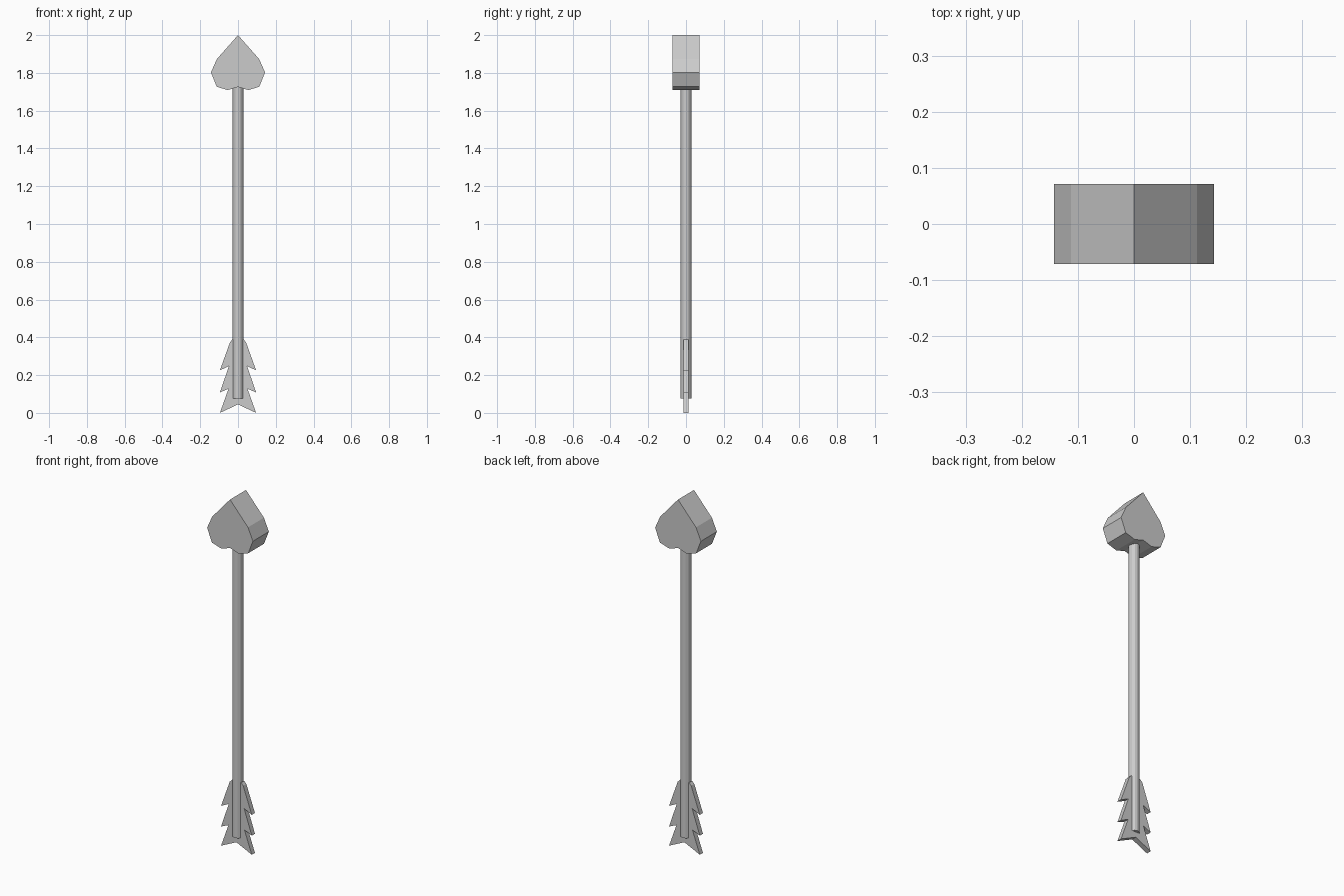
import bpy, bmesh

if "Cube" in bpy.data.objects:
    bpy.data.objects.remove(bpy.data.objects["Cube"])


def mirrored_prism(name, half, y0, y1):
    """Extrude a closed outline made from a right half (top centre to bottom centre)."""
    left = [(-x, z) for x, z in reversed(half) if x > 0]
    bm = bmesh.new()
    face = bm.faces.new([bm.verts.new((x, y0, z)) for x, z in half + left])
    moved = bmesh.ops.extrude_face_region(bm, geom=[face])
    verts = [v for v in moved["geom"] if isinstance(v, bmesh.types.BMVert)]
    bmesh.ops.translate(bm, verts=verts, vec=(0, y1 - y0, 0))
    bmesh.ops.recalc_face_normals(bm, faces=bm.faces)
    mesh = bpy.data.meshes.new(name)
    bm.to_mesh(mesh)
    bm.free()
    obj = bpy.data.objects.new(name, mesh)
    bpy.context.collection.objects.link(obj)
    return obj


# Heart-shaped head
mirrored_prism("arrow_head",
               [(0, 2.0), (0.112, 1.873), (0.143, 1.803), (0.113, 1.727),
                (0.055, 1.709), (0, 1.726)], -0.071, 0.071)

# Shaft
bottom, top = 0.075, 1.735
bpy.ops.mesh.primitive_cylinder_add(vertices=12, radius=0.029, depth=top - bottom,
                                    location=(0, 0, (top + bottom) / 2))
bpy.context.object.name = "shaft"

# Stepped tail feathers
mirrored_prism("tail_feathers",
               [(0, 0.385), (0.03, 0.388), (0.042, 0.375), (0.096, 0.225),
                (0.048, 0.248), (0.096, 0.108), (0.05, 0.128), (0.096, 0.0),
                (0, 0.045)], -0.014, 0.014)
